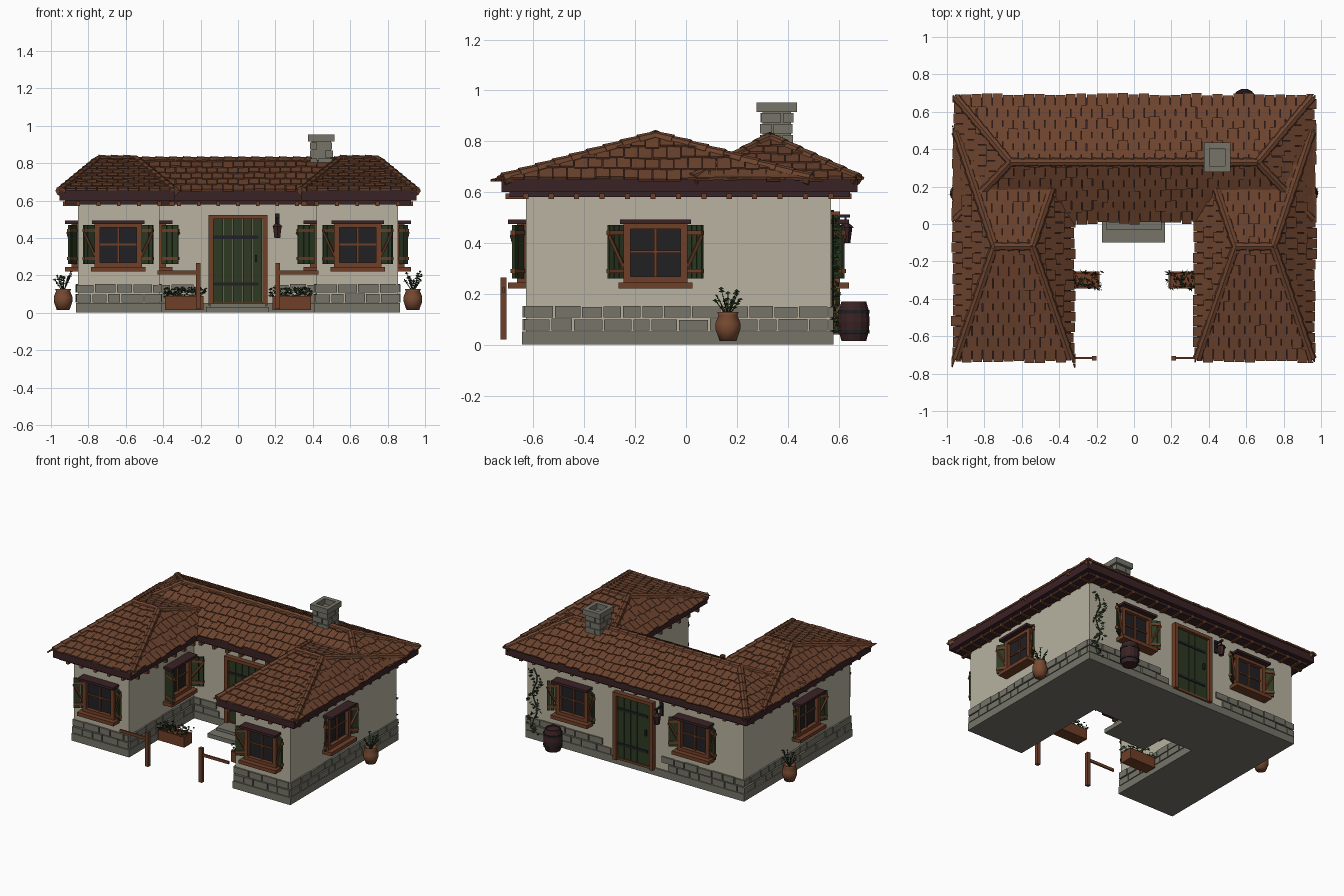
import bpy, bmesh, math, random
from mathutils import Matrix, Vector

random.seed(4)
if "Cube" in bpy.data.objects:
    bpy.data.objects.remove(bpy.data.objects["Cube"])


def material(name, *rgb):
    m = bpy.data.materials.new(name)
    m.use_nodes = True
    m.diffuse_color = (*rgb, 1)
    m.node_tree.nodes["Principled BSDF"].inputs["Base Color"].default_value = (*rgb, 1)
    return m


TILE = material("roof tile brown", .15, .056, .027)
WALL = material("plaster cream", .48, .45, .35)
STONE = material("stone grey", .18, .175, .14)
WOOD = material("warm wood", .16, .05, .021)
DARK = material("dark wood", .042, .016, .018)
GREEN = material("painted green", .026, .042, .016)
GLASS = material("dark glass", .015, .015, .017)
CLAY = material("terracotta", .19, .07, .032)
LEAF = material("foliage", .02, .04, .014)


def finish(name, bm, mat, smooth=False):
    me = bpy.data.meshes.new(name)
    bm.to_mesh(me)
    bm.free()
    me.materials.append(mat)
    for p in me.polygons:
        p.use_smooth = smooth
    ob = bpy.data.objects.new(name, me)
    bpy.context.collection.objects.link(ob)
    return ob


def add_box(bm, lo, hi, M=Matrix()):
    lo, hi = Vector(lo), Vector(hi)
    bmesh.ops.create_cube(bm, size=1, matrix=M @ Matrix.Translation((lo + hi) / 2)
                          @ Matrix.Diagonal((*(hi - lo), 1)))


def boxes(name, mat, spans, M=Matrix()):
    bm = bmesh.new()
    for lo, hi in spans:
        add_box(bm, lo, hi, M)
    return finish(name, bm, mat)


def facing(x, y, deg, z=0):
    """Wall frame: local -y points outwards, local x runs along the wall."""
    return Matrix.Translation((x, y, z)) @ Matrix.Rotation(math.radians(deg), 4, 'Z')


def u_prism(name, mat, a, b, front, court, back, z0, z1):
    bm = bmesh.new()
    outline = [(-a, front), (-b, front), (-b, court), (b, court),
               (b, front), (a, front), (a, back), (-a, back)]
    face = bm.faces.new([bm.verts.new((x, y, z0)) for x, y in outline])
    top = bmesh.ops.extrude_face_region(bm, geom=[face])["geom"]
    bmesh.ops.translate(bm, vec=(0, 0, z1 - z0),
                        verts=[v for v in top if isinstance(v, bmesh.types.BMVert)])
    bmesh.ops.recalc_face_normals(bm, faces=bm.faces)
    return finish(name, bm, mat)


def lathe(name, mat, profile, loc, sides, smooth):
    bm = bmesh.new()
    vs = [bm.verts.new((r, 0, z)) for r, z in profile]
    es = [bm.edges.new(p) for p in zip(vs, vs[1:])]
    bmesh.ops.spin(bm, geom=vs + es, axis=(0, 0, 1), cent=(0, 0, 0),
                   angle=math.tau, steps=sides, use_duplicate=False)
    bmesh.ops.remove_doubles(bm, verts=bm.verts, dist=.0005)
    bmesh.ops.recalc_face_normals(bm, faces=bm.faces)
    finish(name, bm, mat, smooth).location = loc


def add_rod(bm, a, b, r1, r2, sides=5):
    a, b = Vector(a), Vector(b)
    rot = (b - a).to_track_quat('Z', 'Y').to_matrix().to_4x4()
    bmesh.ops.create_cone(bm, cap_ends=True, segments=sides, radius1=r1, radius2=r2,
                          depth=(b - a).length, matrix=Matrix.Translation((a + b) / 2) @ rot)


def add_leaf(bm, p, s):
    rot = Matrix.Rotation(random.uniform(0, 6.28), 3, 'Z') @ Matrix.Rotation(random.uniform(.3, 1.4), 3, 'X')
    shape = [(-s, 0, 0), (0, -s / 2, 0), (s, 0, 0), (0, s / 2, s / 3)]
    bm.faces.new([bm.verts.new(Vector(p) + rot @ Vector(q)) for q in shape])


# Plaster body, foundation and eaves
u_prism("walls", WALL, .855, .42, -.63, .1, .57, .045, .6)
u_prism("foundation", STONE, .865, .41, -.645, .09, .58, 0, .052)
u_prism("soffit", DARK, .925, .365, -.695, .05, .645, .58, .602)
u_prism("fascia", DARK, .955, .337, -.725, .02, .675, .6, .655)
boxes("door_steps", STONE, [((-.17, -.1, 0), (.165, .1, .03)), ((-.15, -.03, .03), (.15, .1, .05))])

# Stone courses and rafter tails along every wall
wall_runs = [(0, .57, 180, 1.71, True), (0, .1, 0, .84, True)]
for s in (-1, 1):
    wall_runs += [(s * .6375, -.63, 0, .435, False), (s * .855, -.03, s * 90, 1.2, False),
                  (s * .42, -.265, -s * 90, .73, False)]
stones, rafters = bmesh.new(), bmesh.new()
for x, y, deg, length, has_door in wall_runs:
    M = facing(x, y, deg)
    for row in range(2):
        z, u = .056 + row * .051, -length / 2 - .008
        while u < length / 2 - .01:
            end = min(u + random.uniform(.07, .125), length / 2 + .008)
            if not (has_door and end > -.16 and u < .16):
                add_box(stones, (u, -random.uniform(.009, .014), z),
                        (end - .007, .01, z + random.uniform(.041, .046)), M)
            u = end
    count = round(length / .1)
    for i in range(count + 1):
        u = (i / count - .5) * length
        add_box(rafters, (u - .01, -.08, .572), (u + .01, 0, .595), M)
finish("stone_courses", stones, STONE)
finish("rafter_tails", rafters, WOOD)


# Hipped roofs: dark base, rows of tilted tiles, rounded caps on the ridges
def tiled_slope(name, poly):
    u = (poly[1] - poly[0]).normalized()
    n = u.cross(poly[2] - poly[0]).normalized()
    v = n.cross(u)
    frame = Matrix((u, v, n)).transposed().to_4x4()
    frame.translation = poly[0]
    width, height = (poly[1] - poly[0]).length, (poly[2] - poly[0]).dot(v)
    bm = bmesh.new()
    for r in range(int(height / .066) + 1):
        for c in range(-1, int(width / .056) + 2):
            at = Vector(((c + .5 * (r % 2)) * .056, r * .066 + .028 + random.uniform(-.008, .008), .008))
            tilt = Matrix.Rotation(-.1 + random.uniform(-.03, .03), 4, 'X')
            M = frame @ Matrix.Translation(at) @ tilt
            add_box(bm, (-.0265, -.042, -.005), (.0265, .042, .006), M)
    for i in range(len(poly)):
        edge = poly[(i + 1) % len(poly)] - poly[i]
        out = edge.cross(n).normalized()
        if i:
            bmesh.ops.bisect_plane(bm, geom=bm.verts[:] + bm.edges[:] + bm.faces[:],
                                   plane_co=poly[i], plane_no=out, clear_outer=True)
    finish(name, bm, TILE)


def hip_roof(name, x0, x1, y0, y1, rx0, rx1, ry, z0, z1):
    p = [Vector(q) for q in ((x0, y0, z0), (x1, y0, z0), (x1, y1, z0), (x0, y1, z0),
                             (rx0, ry, z1), (rx1, ry, z1))]
    slopes = [(0, 1, 5, 4), (1, 2, 5), (2, 3, 4, 5), (3, 0, 4)]
    bm = bmesh.new()
    vs = [bm.verts.new(q) for q in p]
    for f in slopes:
        bm.faces.new([vs[i] for i in f])
    finish(name + "_base", bm, DARK)
    for k, f in enumerate(slopes):
        tiled_slope(f"{name}_tiles_{k + 1}", [p[i] for i in f])
    caps = bmesh.new()
    for i, j in ((0, 4), (1, 5), (2, 5), (3, 4), (4, 5)):
        steps = max(2, round((p[j] - p[i]).length / .075))
        for k in range(steps):
            a, b = p[i].lerp(p[j], k / steps), p[i].lerp(p[j], (k + 1.15) / steps)
            add_rod(caps, a, b, .027, .021, 8)
    finish(name + "_ridge_caps", caps, TILE)


hip_roof("main_roof", -.95, .95, .025, .675, -.66, .66, .33, .65, .81)
for side, s in (("right", -1), ("left", 1)):
    xs = sorted((s * .34, s * .95)) + sorted((s * .545, s * .745))
    hip_roof(side + "_wing_roof", xs[0], xs[1], -.72, .49, xs[2], xs[3], -.12, .65, .818)

# Chimney with separate stones and a hollow cap
chim = facing(.445, .357, 0)
blocks = [((-.052, -.056, .68), (.052, .056, .915))]
for row in range(4):
    z, cut = .745 + row * .043, (.015, -.02)[row % 2]
    for a, b in ((-.06, cut - .004), (cut + .004, .06)):
        for c, d in ((-.064, -cut - .004), (-cut + .004, .064)):
            j = random.uniform(-.003, .003)
            blocks.append(((a + j, c - j, z), (b + j, d - j, z + .037)))
for s in (-1, 1):
    blocks += [((min(s * .042, s * .07), -.079, .915), (max(s * .042, s * .07), .079, .953)),
               ((-.042, min(s * .048, s * .079), .915), (.042, max(s * .048, s * .079), .953))]
boxes("chimney", STONE, blocks, chim)


# Windows with braced shutters
def window(name, x, y, deg, swing=32, shutter=.07):
    M = facing(x, y, deg)
    boxes(name + "_glass", GLASS, [((-.1, -.008, .26), (.1, .01, .46))], M)
    frame = [((-.125, -.035, .455), (.125, .01, .477)), ((-.125, -.035, .243), (.125, .01, .268)),
             ((-.006, -.018, .26), (.006, 0, .46)), ((-.1, -.016, .36), (.1, 0, .37)),
             ((-.145, -.07, .22), (.145, .01, .245))]
    frame += [((s * .112 - .014, -.035, .245), (s * .112 + .014, .01, .475)) for s in (-1, 1)]
    boxes(name + "_frame", WOOD, frame, M)
    boxes(name + "_lintel", DARK, [((-.14, -.07, .475), (.14, .01, .492))], M)
    for s in (-1, 1):
        H = M @ facing(s * .127, -.012, -s * swing)
        plank = shutter / 3
        boxes(name + "_shutter", GREEN, [((min(s * i * plank, s * (i + .93) * plank), -.006, .26),
              (max(s * i * plank, s * (i + .93) * plank), .006, .47)) for i in range(3)], H)
        bm = bmesh.new()
        for z in (.29, .44):
            add_box(bm, (min(0, s * shutter), -.012, z - .008), (max(0, s * shutter), .01, z + .008), H)
        add_rod(bm, H @ Vector((0, -.009, .3)), H @ Vector((s * shutter, -.009, .43)), .008, .008, 4)
        finish(name + "_shutter_brace", bm, WOOD)


for side, s in (("right", -1), ("left", 1)):
    window(side + "_front_window", s * .64, -.63, 0)
    window(side + "_side_window", s * .855, -.12, s * 90)
    window(side + "_back_window", s * .48, .57, 180)
    window(side + "_court_window", s * .42, -.1, -s * 90, 65, .1)


# Plank doors with iron straps, and hanging lanterns
def door(name, x, y, deg):
    M = facing(x, y, deg)
    boxes(name + "_planks", GREEN, [((-.13 + i * .052, -.014, .05), (-.081 + i * .052, .01, .5))
                                    for i in range(5)], M)
    boxes(name + "_frame", WOOD, [((-.157, -.035, .04), (-.13, .01, .52)), ((.13, -.035, .04), (.157, .01, .52)),
                                  ((-.157, -.035, .5), (.157, .01, .523)), ((-.13, -.02, .04), (.13, .01, .055))], M)
    boxes(name + "_ironwork", GLASS, [((-.13, -.02, .145), (.11, -.01, .163)), ((-.13, -.02, .395), (.11, -.01, .413)),
                                      ((.09, -.03, .27), (.102, -.01, .31))], M)
    L = M @ facing(.21, 0, 0)
    boxes(name + "_lantern_bracket", GLASS, [((-.012, -.012, .44), (.012, 0, .53)), ((-.006, -.075, .5), (.006, 0, .512)),
                                             ((-.004, -.062, .47), (.004, -.054, .5))], L)
    bm = bmesh.new()
    for a, b, r1, r2 in ((.4, .46, .018, .026), (.46, .478, .034, .012)):
        add_rod(bm, L @ Vector((0, -.058, a)), L @ Vector((0, -.058, b)), r1, r2, 6)
    finish(name + "_lantern", bm, DARK)


door("front_door", 0, .1, 0)
door("back_door", 0, .57, 180)

# Courtyard fences, planters and side pots
for side, s in (("right", -1), ("left", 1)):
    M = Matrix.Diagonal((s, 1, 1, 1))
    fence = boxes(side + "_fence", WOOD, [((.2, -.73, .02), (.225, -.705, .265)), ((.225, -.722, .205), (.43, -.712, .225))])
    planter = boxes(side + "_planter", WOOD, [((.185, -.345, .015), (.39, -.335, .09)), ((.185, -.265, .015), (.39, -.255, .09)),
                    ((.185, -.335, .015), (.195, -.265, .09)), ((.38, -.335, .015), (.39, -.265, .09)),
                    ((.195, -.335, .015), (.38, -.265, .08))])
    for ob in (fence, planter):
        ob.data.transform(M)
        if s < 0:
            ob.data.flip_normals()
    bm = bmesh.new()
    for i in range(130):
        add_leaf(bm, (s * random.uniform(.17, .395), random.uniform(-.35, -.25), random.uniform(.085, .135)), .013)
    finish(side + "_planter_leaves", bm, LEAF)
    lathe(side + "_pot", CLAY, [(0, .015), (.034, .015), (.05, .06), (.05, .085), (.038, .115),
                                (.043, .128), (.034, .128), (.032, .11), (0, .11)], (s * .935, .165, 0), 14, True)
    bm = bmesh.new()
    for i in range(9):
        a = i * 2.4
        tip = Vector((s * .935 + .045 * math.cos(a), .165 + .05 * math.sin(a), random.uniform(.17, .225)))
        root = Vector((s * .935, .165, .11))
        add_rod(bm, root, tip, .003, .0015, 4)
        for t in (.55, .75, .9, 1):
            add_leaf(bm, root.lerp(tip, t), .013)
    finish(side + "_pot_plant", bm, LEAF)

# Barrel and climbing vine at the back
lathe("barrel", DARK, [(0, .015), (.05, .015), (.06, .05), (.064, .092), (.06, .135), (.05, .17),
                       (.044, .17), (.043, .162), (0, .162)], (.59, .66, 0), 14, False)
for z in (.05, .13):
    lathe("barrel_hoop", GLASS, [(.059, z - .007), (.064, z - .007), (.064, z + .007), (.059, z + .007)],
          (.59, .66, 0), 14, False)
bm = bmesh.new()
path = [Vector((.79 + .02 * math.sin(i * 1.3), .578, .05 + i * .046)) for i in range(11)]
for a, b in zip(path, path[1:]):
    add_rod(bm, a, b, .004, .004, 4)
    for k in range(6):
        add_leaf(bm, a.lerp(b, k / 6) + Vector((random.uniform(-.045, .045), random.uniform(.005, .02), 0)), .017)
finish("climbing_vine", bm, LEAF)
